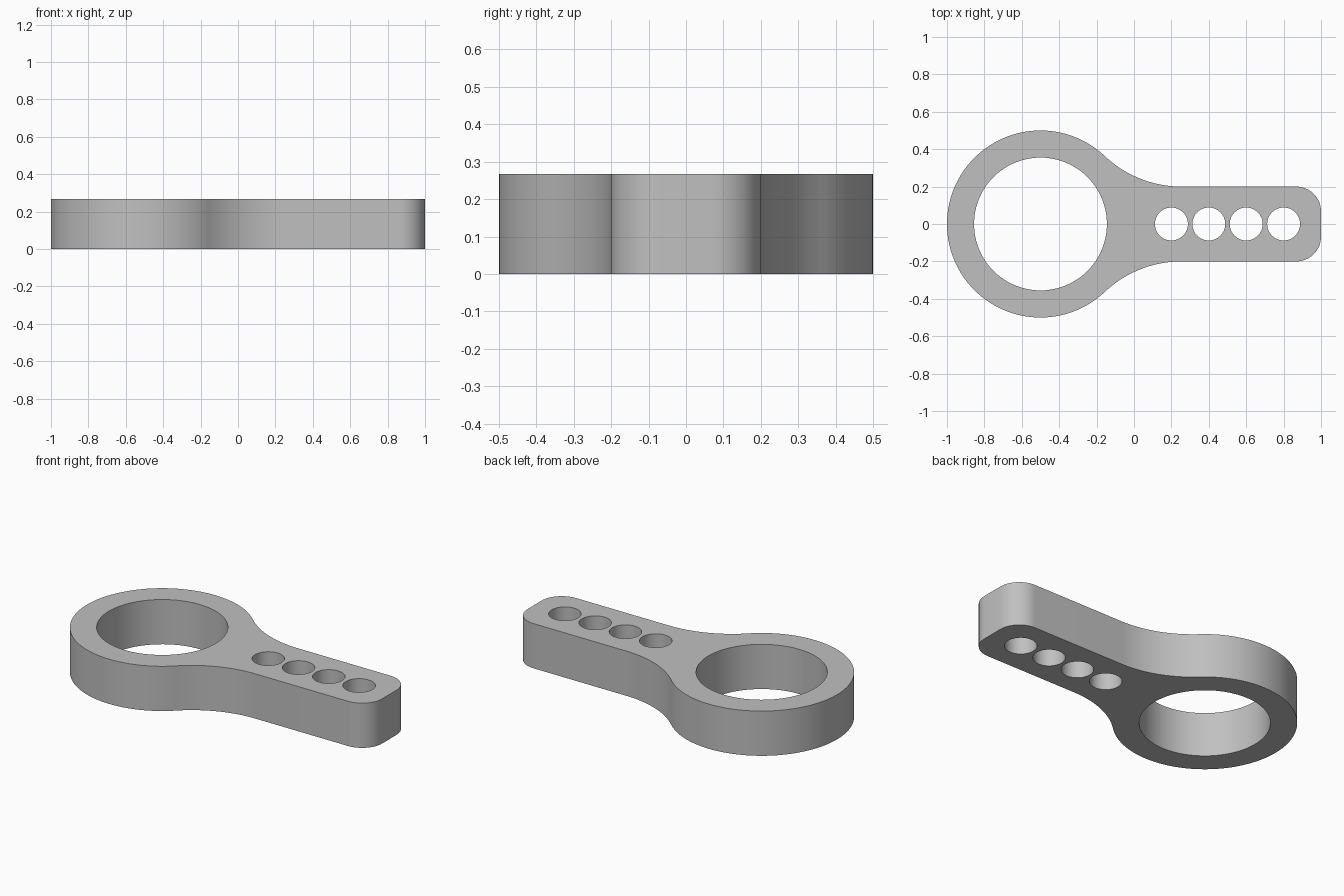
import bpy
import bmesh
from math import sqrt, pi, atan2, cos, sin, radians
from mathutils import Vector

cube = bpy.data.objects.get("Cube")
if cube:
    bpy.data.objects.remove(cube, do_unlink=True)

HEIGHT = 0.267
RING_X, RING_R, BORE_R = -0.5, 0.5, 0.355
ARM_HALF, ARM_END, CORNER_R = 0.2, 1.0, 0.133
FILLET_R = 0.6
HOLE_R = 0.088


def arc(cx, cy, r, start, end, steps):
    """Points along an arc, both ends included."""
    return [(cx + r * cos(start + (end - start) * i / steps),
             cy + r * sin(start + (end - start) * i / steps))
            for i in range(steps + 1)]


# Upper half of the outline: rounded arm end, straight arm, fillet, ring
fillet_y = ARM_HALF + FILLET_R
reach = sqrt((RING_R + FILLET_R) ** 2 - fillet_y ** 2)
join = atan2(fillet_y, reach)
half = arc(ARM_END - CORNER_R, ARM_HALF - CORNER_R, CORNER_R, 0, pi / 2, 16)
half += arc(RING_X + reach, fillet_y, FILLET_R, -pi / 2, join - pi, 24)
half += arc(RING_X, 0, RING_R, join, pi, 64)[1:]
outline = half + [(x, -y) for x, y in reversed(half[:-1])]

# Round bore and the row of four arm holes
loops = [outline, arc(RING_X, 0, BORE_R, 0, 2 * pi, 96)[:-1]]
loops += [arc(x, 0, HOLE_R, 0, 2 * pi, 48)[:-1] for x in (0.2, 0.4, 0.6, 0.8)]

# Fill the flat profile and raise it into a solid plate
bm = bmesh.new()
edges = []
for loop in loops:
    verts = [bm.verts.new((x, y, 0)) for x, y in loop]
    edges += [bm.edges.new((v, verts[i - 1])) for i, v in enumerate(verts)]
bmesh.ops.triangle_fill(bm, edges=edges, use_beauty=True, normal=Vector((0, 0, 1)))
raised = bmesh.ops.extrude_face_region(bm, geom=bm.faces[:], use_keep_orig=True)
top = [g for g in raised["geom"] if isinstance(g, bmesh.types.BMVert)]
bmesh.ops.translate(bm, verts=top, vec=(0, 0, HEIGHT))
bmesh.ops.recalc_face_normals(bm, faces=bm.faces[:])

mesh = bpy.data.meshes.new("lever_arm")
bm.to_mesh(mesh)
bm.free()
lever = bpy.data.objects.new("lever_arm", mesh)
bpy.context.collection.objects.link(lever)

# Plain grey material
grey = bpy.data.materials.new("light_grey")
grey.use_nodes = True
colour = (0.53, 0.53, 0.53, 1)
grey.diffuse_color = colour
grey.node_tree.nodes["Principled BSDF"].inputs["Base Color"].default_value = colour
mesh.materials.append(grey)

# Smooth the curved walls, keep the rims sharp
bpy.ops.object.select_all(action="DESELECT")
lever.select_set(True)
bpy.context.view_layer.objects.active = lever
bpy.ops.object.shade_smooth_by_angle(angle=radians(30))
